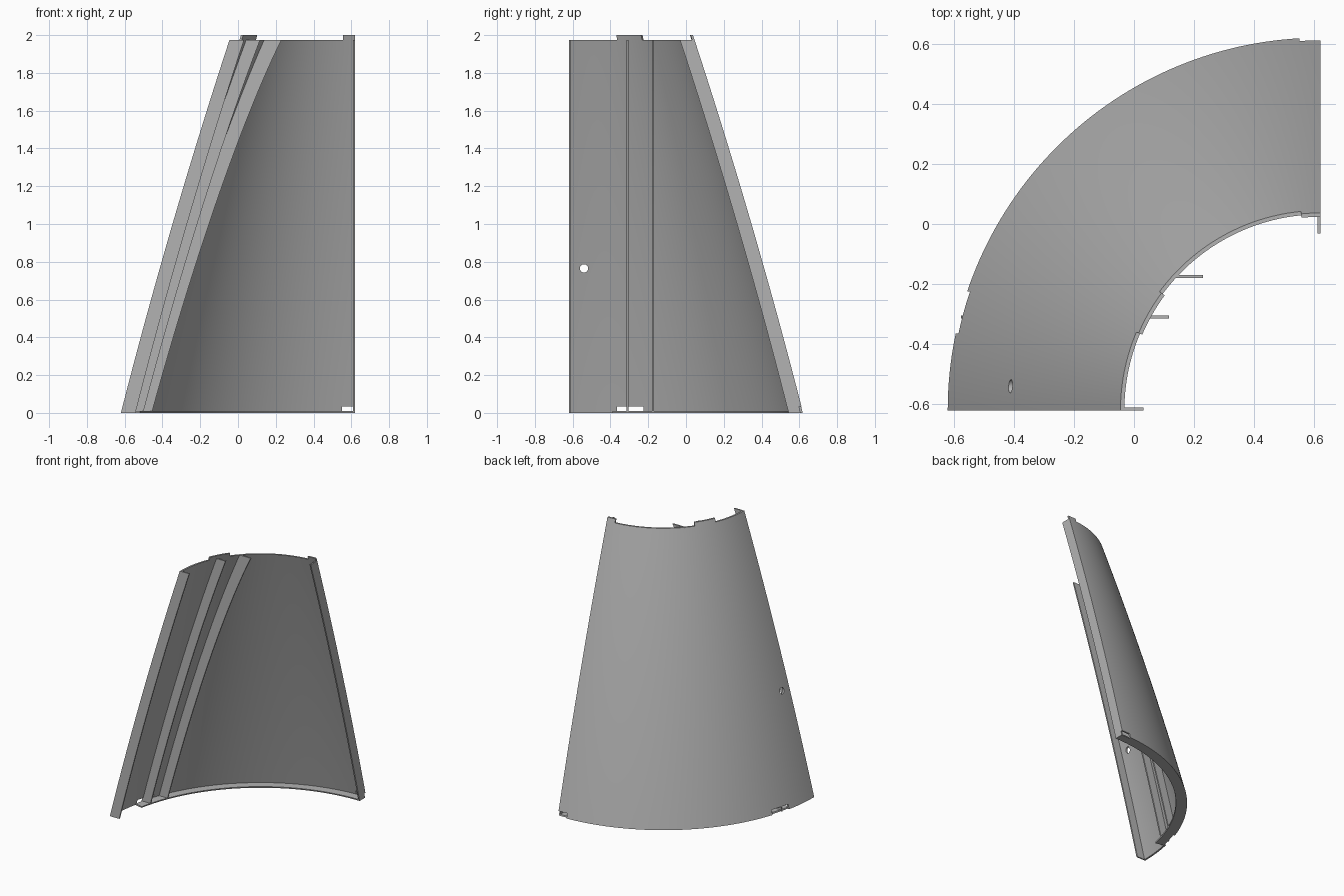
import bpy, bmesh, math
from mathutils import Matrix

if "Cube" in bpy.data.objects:
    bpy.data.objects.remove(bpy.data.objects["Cube"])

AX, AY = 0.62, -0.62        # vertical axis of the quarter shell
BASE_R, TOP_R, TOP_Z = 1.24, 0.665, 1.975
WALL, DEPTH, PLATE = 0.013, 0.077, 0.01
ROWS, SEGS = 24, 64

grey = bpy.data.materials.new("plain grey")
grey.use_nodes = True
grey.diffuse_color = (0.45, 0.45, 0.45, 1)
grey.node_tree.nodes["Principled BSDF"].inputs["Base Color"].default_value = (0.45, 0.45, 0.45, 1)


def radius(z):
    """Outer radius: a taper with a gentle outward bulge."""
    u = z / TOP_Z
    return BASE_R + (TOP_R - BASE_R) * u + 0.072 * u * (1 - u)


def finish(name, bm):
    bmesh.ops.recalc_face_normals(bm, faces=bm.faces)
    mesh = bpy.data.meshes.new(name)
    bm.to_mesh(mesh)
    bm.free()
    mesh.materials.append(grey)
    ob = bpy.data.objects.new(name, mesh)
    bpy.context.collection.objects.link(ob)
    return ob


def smooth(ob):
    bpy.ops.object.select_all(action='DESELECT')
    ob.select_set(True)
    bpy.context.view_layer.objects.active = ob
    bpy.ops.object.shade_smooth_by_angle(angle=math.radians(30))


def outline(z0, z1, rows, near, far):
    """Closed section between two offsets inside the outer radius."""
    zs = [z0 + (z1 - z0) * i / rows for i in range(rows + 1)]
    return [(radius(z) - near, z) for z in zs] + [(radius(z) - far, z) for z in reversed(zs)]


def sweep(name, section, a0, a1, segs):
    """Turn a closed section about the axis, with capped ends."""
    bm = bmesh.new()
    rings = []
    for i in range(segs + 1):
        a = a0 + (a1 - a0) * i / segs
        rings.append([bm.verts.new((AX - r * math.cos(a), AY + r * math.sin(a), z))
                      for r, z in section])
    n = len(section)
    for p, q in zip(rings, rings[1:]):
        for j in range(n):
            k = (j + 1) % n
            bm.faces.new((p[j], p[k], q[k], q[j]))
    # End caps as strips of quads
    for ring in (rings[0], rings[-1]):
        for j in range(n // 2 - 1):
            bm.faces.new((ring[j], ring[j + 1], ring[n - 2 - j], ring[n - 1 - j]))
    return finish(name, bm)


def plate(name, offset, near, along_y=False):
    """Flat plate parallel to the axis, following the shell's inside."""
    bm = bmesh.new()
    sides = []
    for d in (offset, offset + PLATE):
        ring = []
        for r, z in outline(0, TOP_Z, ROWS, near, DEPTH):
            s = math.sqrt(r * r - offset * offset)
            ring.append(bm.verts.new((AX - d, AY + s, z) if along_y else (AX - s, AY + d, z)))
        sides.append(ring)
    p, q = sides
    n = len(p)
    for j in range(n):
        k = (j + 1) % n
        bm.faces.new((p[j], p[k], q[k], q[j]))
    for ring in sides:
        for j in range(n // 2 - 1):
            bm.faces.new((ring[j], ring[j + 1], ring[n - 2 - j], ring[n - 1 - j]))
    return finish(name, bm)


def cut(target, cutter):
    cutter.hide_render = True
    mod = target.modifiers.new("cut", 'BOOLEAN')
    mod.operation, mod.solver, mod.object = 'DIFFERENCE', 'EXACT', cutter
    bpy.context.view_layer.objects.active = target
    bpy.ops.object.modifier_apply(modifier=mod.name)
    bpy.data.objects.remove(cutter)


def box(x0, x1, y0, y1, z0, z1):
    bm = bmesh.new()
    m = Matrix.Translation(((x0 + x1) / 2, (y0 + y1) / 2, (z0 + z1) / 2))
    bmesh.ops.create_cube(bm, size=1, matrix=m @ Matrix.Diagonal((x1 - x0, y1 - y0, z1 - z0, 1)))
    return finish("cutter", bm)


# Curved outer wall with two bottom slots and a round hole
shell = sweep("shell_wall", outline(0, TOP_Z, ROWS, 0, WALL), 0, math.pi / 2, SEGS)
cut(shell, box(-0.8, -0.3, -0.365, -0.225, -0.1, 0.035))
cut(shell, box(0.55, 0.7, 0.4, 0.8, -0.1, 0.035))
drill = bmesh.new()
bmesh.ops.create_cone(drill, cap_ends=True, segments=24, radius1=0.022, radius2=0.022, depth=0.5,
                      matrix=Matrix.Translation((-0.42, -0.54, 0.765)) @ Matrix.Rotation(math.pi / 2, 4, 'Y'))
cut(shell, finish("cutter", drill))
smooth(shell)

# Inward lip along the bottom edge
lip = sweep("bottom_lip", outline(0, PLATE, 1, WALL, DEPTH), 0.2, math.pi / 2, SEGS)
smooth(lip)

# Top tabs that carry on the slope of the wall
side_angles = [math.asin(d / radius(TOP_Z)) for d in (0.26, 0.395)]
back_angles = (math.acos(0.065 / radius(TOP_Z)), math.pi / 2)
for name, (a0, a1) in (("side_tab", side_angles), ("back_tab", back_angles)):
    smooth(sweep(name, outline(TOP_Z, 2.0, 1, 0, WALL), a0, a1, 10))

# Flanges on both straight edges and two inner ribs
plates = [plate("front_flange", 0, WALL),
          plate("left_flange", 0, WALL, along_y=True),
          plate("lower_rib", 0.305, WALL / 2),
          plate("upper_rib", 0.44, WALL / 2)]
for p in plates:
    smooth(p)
